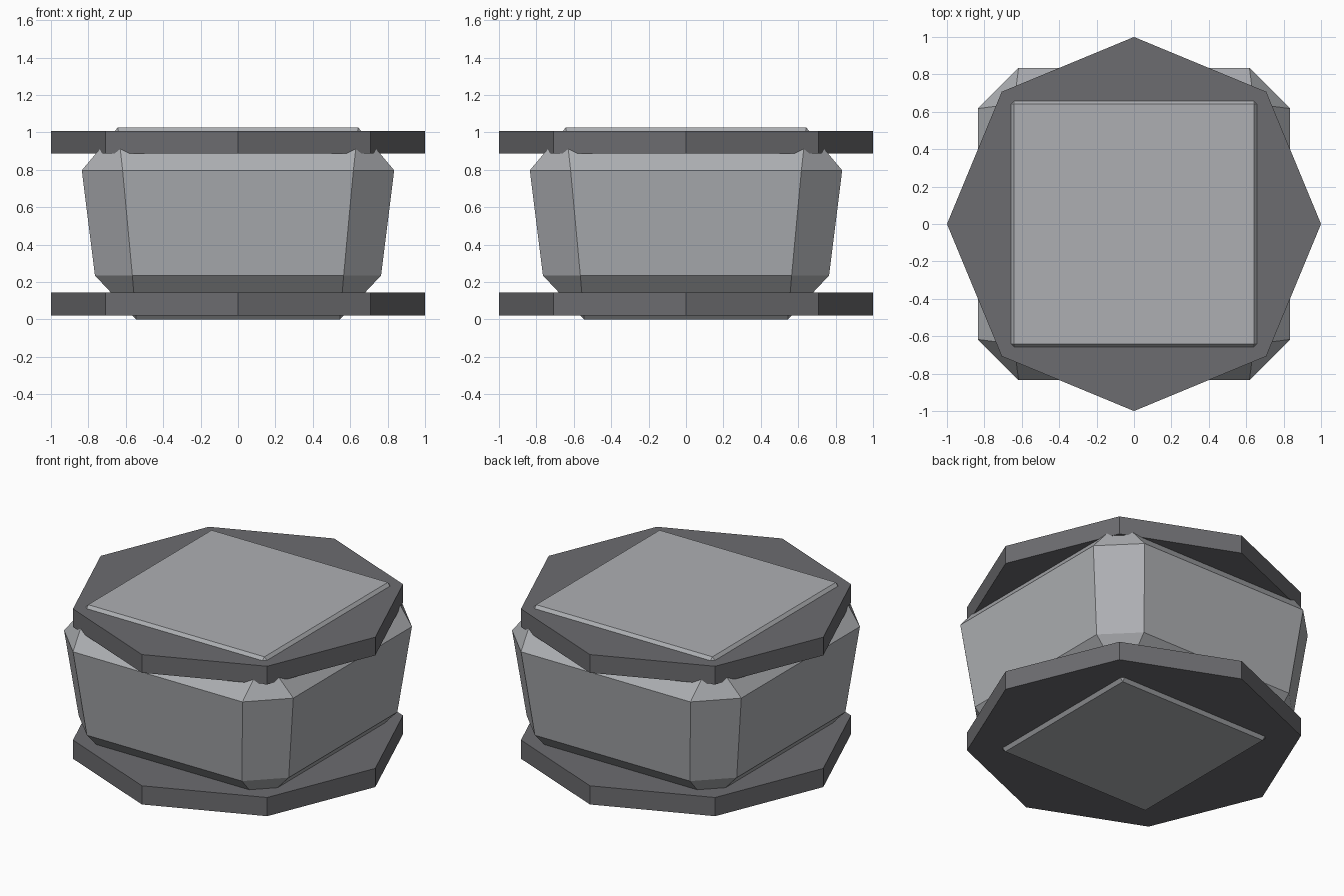
import bpy, bmesh, math

cube = bpy.data.objects.get("Cube")
if cube:
    bpy.data.objects.remove(cube, do_unlink=True)


def make_material(name, color):
    mat = bpy.data.materials.new(name)
    mat.use_nodes = True
    mat.diffuse_color = (*color, 1)
    bsdf = next(n for n in mat.node_tree.nodes if n.type == 'BSDF_PRINCIPLED')
    bsdf.inputs["Base Color"].default_value = (*color, 1)
    return mat


def finish(bm, name, mat):
    bmesh.ops.recalc_face_normals(bm, faces=bm.faces)
    mesh = bpy.data.meshes.new(name)
    bm.to_mesh(mesh)
    bm.free()
    mesh.materials.append(mat)
    obj = bpy.data.objects.new(name, mesh)
    bpy.context.collection.objects.link(obj)
    return obj


light_grey = make_material("light grey", (0.42, 0.43, 0.45))
dark_grey = make_material("dark grey", (0.15, 0.15, 0.16))

# Tapered block with chamfered edges: (outer half width, flat half width, height)
LEVELS = [
    (0.545, 0.545, 0.0),
    (0.765, 0.565, 0.235),
    (0.835, 0.617, 0.797),
    (0.642, 0.642, 1.027),
]
bm = bmesh.new()
for outer, flat, z in LEVELS:
    for a, b in {(outer, flat), (flat, outer)}:
        for sx in (-1, 1):
            for sy in (-1, 1):
                bm.verts.new((sx * a, sy * b, z))
bmesh.ops.convex_hull(bm, input=bm.verts)
bmesh.ops.dissolve_limit(bm, angle_limit=math.radians(1),
                         verts=bm.verts, edges=bm.edges)
finish(bm, "body", light_grey)

# Eight-sided plates near the bottom and top
for name, low, high in (("bottom_plate", 0.02, 0.143), ("top_plate", 0.887, 1.007)):
    bm = bmesh.new()
    bmesh.ops.create_cone(bm, cap_ends=True, segments=8, radius1=1, radius2=1,
                          depth=high - low)
    bmesh.ops.translate(bm, verts=bm.verts, vec=(0, 0, (low + high) / 2))
    finish(bm, name, dark_grey)
